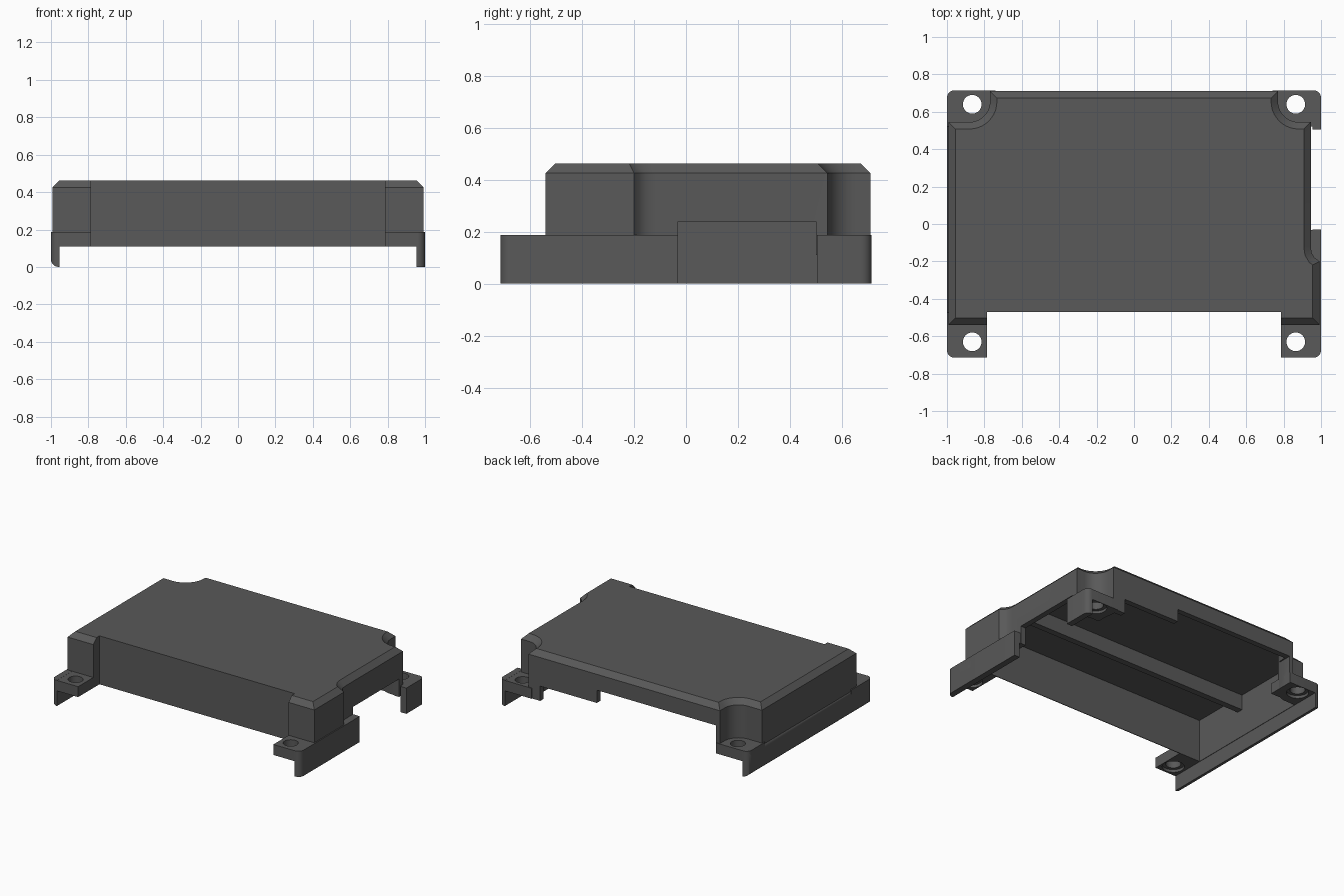
import bpy, bmesh, math
from mathutils import Vector

if "Cube" in bpy.data.objects:
    bpy.data.objects.remove(bpy.data.objects["Cube"])

grey = bpy.data.materials.new("dark_grey")
grey.diffuse_color = (0.1, 0.1, 0.1, 1)
grey.use_nodes = True
grey.node_tree.nodes["Principled BSDF"].inputs["Base Color"].default_value = grey.diffuse_color


def finish(name, bm):
    bmesh.ops.recalc_face_normals(bm, faces=bm.faces)
    me = bpy.data.meshes.new(name)
    bm.to_mesh(me)
    bm.free()
    me.materials.append(grey)
    ob = bpy.data.objects.new(name, me)
    bpy.context.collection.objects.link(ob)
    return ob


def loft(name, loops):
    """Closed solid through stacked (outline, z) loops."""
    bm = bmesh.new()
    rings = [[bm.verts.new((x, y, z)) for x, y in pts] for pts, z in loops]
    n = len(rings[0])
    for a, b in zip(rings, rings[1:]):
        for i in range(n):
            j = (i + 1) % n
            bm.faces.new((a[i], a[j], b[j], b[i]))
    bm.faces.new(rings[0])
    bm.faces.new(rings[-1])
    return finish(name, bm)


def box(name, x0, x1, y0, y1, z0, z1):
    """Box whose vertical edges at the footprint corners are rounded."""
    bm = bmesh.new()
    bmesh.ops.create_cube(bm, size=1)
    for v in bm.verts:
        v.co = ((x0, x1)[v.co.x > 0], (y0, y1)[v.co.y > 0], (z0, z1)[v.co.z > 0])
    corner = [e for e in bm.edges
              if all(0.99 < abs(v.co.x) < 1.01 and 0.7 < abs(v.co.y) < 0.73 for v in e.verts)]
    if corner:
        bmesh.ops.bevel(bm, geom=corner, offset=0.04, segments=5, profile=0.5, affect='EDGES')
    return finish(name, bm)


def cylinder(name, x, y, r, z0, z1, n=32):
    ring = [(x + r * math.cos(2 * math.pi * i / n), y + r * math.sin(2 * math.pi * i / n))
            for i in range(n)]
    return loft(name, [(ring, z0), (ring, z1)])


def cut(ob, cutter):
    mod = ob.modifiers.new("cut", 'BOOLEAN')
    mod.operation, mod.solver, mod.object = 'DIFFERENCE', 'EXACT', cutter
    bpy.context.view_layer.objects.active = ob
    bpy.ops.object.modifier_apply(modifier=mod.name)
    bpy.data.objects.remove(cutter)


def inset(pts, d):
    """Mitred inward offset of a clockwise outline."""
    out = []
    for i, p in enumerate(pts):
        p = Vector(p)
        a = (p - Vector(pts[i - 1])).normalized()
        b = (Vector(pts[(i + 1) % len(pts)]) - p).normalized()
        na, nb = Vector((a.y, -a.x)), Vector((b.y, -b.x))
        q = p + (na + nb) * (d / (1 + na.dot(nb)))
        out.append((q.x, q.y))
    return out


def scoop(side):
    """Quarter-circle bite that clears a back screw."""
    arc = [math.radians(-90 + 9 * i) for i in range(11)]
    return [(side * (-0.88 + 0.11 * math.cos(t)), 0.655 + 0.11 * math.sin(t)) for t in arc]


# Cover outline, clockwise from the front left
outline = ([(-0.992, -0.54), (-0.992, 0.545)] + scoop(1) + [(-0.77, 0.71), (0.77, 0.71)]
           + scoop(-1)[::-1]
           + [(0.945, 0.545), (0.945, -0.12), (0.95, -0.155), (0.965, -0.18), (0.992, -0.2),
              (0.992, -0.54)])
cover = loft("cover_shell", [(outline, 0.11), (outline, 0.425), (inset(outline, 0.037), 0.462)])

# Hollow inside, leaving thicker front posts
hollow = [(x, max(y, -0.465)) for x, y in inset(outline, 0.04)]
cut(cover, loft("hollow", [(hollow, -0.1), (hollow, 0.42)]))

# Openings in the front, back and right walls
for x0, x1, y0, y1, z1 in [(-0.785, 0.785, -1, -0.47, 1),
                           (-0.74, 0.22, 0.6, 0.9, 0.31),
                           (0.215, 0.675, 0.6, 0.9, 0.217),
                           (0.85, 1.2, -0.03, 0.5, 0.24)]:
    cut(cover, box("opening", x0, x1, y0, y1, -0.2, z1))

# Rib under the roof
box("roof_rib", -0.955, 0.91, -0.075, -0.03, 0.31, 0.425)

# Side skirts
box("left_skirt", -1, -0.955, -0.715, 0.715, 0, 0.187)
box("right_front_skirt", 0.955, 1, -0.715, -0.03, 0, 0.187)
box("right_back_skirt", 0.955, 1, 0.505, 0.715, 0, 0.187)
box("right_ledge", 0.92, 0.998, -0.22, -0.032, 0.11, 0.186)

# Screw tabs with countersunk holes
for sx, side in ((-1, "left"), (1, "right")):
    for end, y0, y1, hy in (("front", -0.715, -0.472, -0.63), ("back", 0.52, 0.715, 0.64)):
        inner = 0.785 if end == "front" else 0.74
        x0, x1 = sorted((sx * inner, sx * 1.0))
        tab = box(f"{side}_{end}_screw_tab", x0, x1, y0, y1, 0.11, 0.186)
        cut(tab, cylinder("hole", sx * 0.865, hy, 0.05, 0, 0.4))
        cut(tab, cylinder("counterbore", sx * 0.865, hy, 0.073, 0, 0.13))

# Crisp edges with smooth curves
for ob in bpy.context.scene.objects:
    ob.select_set(True)
    bpy.context.view_layer.objects.active = ob
bpy.ops.object.shade_smooth_by_angle(angle=math.radians(30))
